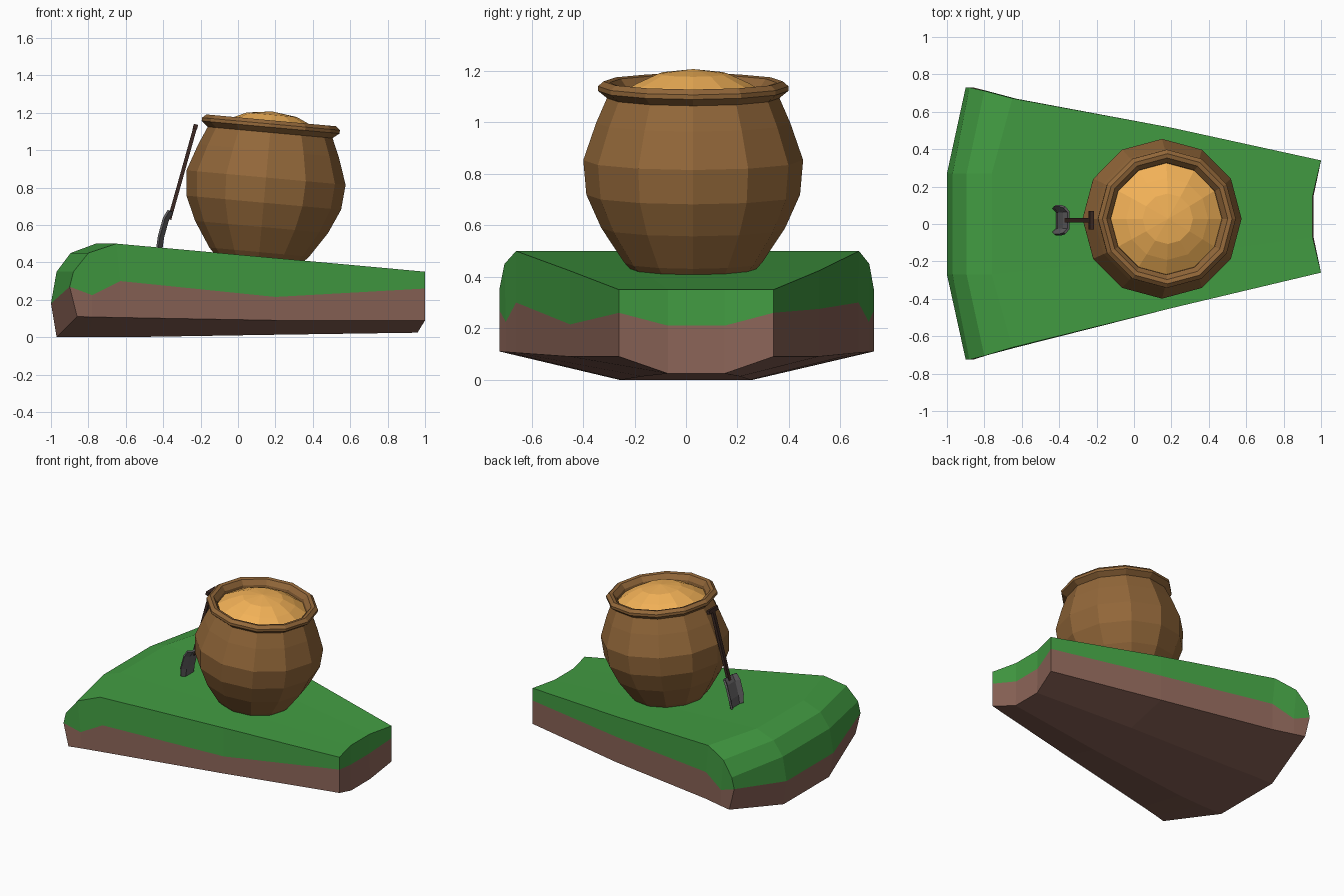
import bpy, bmesh, math
from mathutils import Matrix, Vector

if "Cube" in bpy.data.objects:
    bpy.data.objects.remove(bpy.data.objects["Cube"])


def material(name, rgb):
    """Material from 8-bit display colour."""
    m = bpy.data.materials.new(name)
    m.diffuse_color = [(c / 255) ** 2.2 for c in rgb] + [1]
    m.use_nodes = True
    m.node_tree.nodes["Principled BSDF"].inputs["Base Color"].default_value = m.diffuse_color
    return m


GRASS = material("grass", (68, 155, 68))
SOIL = material("soil", (138, 100, 88))
WOOD = material("wood", (145, 103, 60))
GRAIN = material("grain", (242, 176, 88))
DARK_WOOD = material("dark_wood", (62, 45, 40))
STEEL = material("steel", (98, 96, 98))


def finish(bm, name, *mats):
    bmesh.ops.recalc_face_normals(bm, faces=bm.faces)
    me = bpy.data.meshes.new(name)
    bm.to_mesh(me)
    bm.free()
    for m in mats:
        me.materials.append(m)
    ob = bpy.data.objects.new(name, me)
    bpy.context.collection.objects.link(ob)
    return ob


def lathe(name, profile, mat, matrix, sides=12):
    """Revolve (radius, height) points about z; radius 0 makes a pole."""
    bm = bmesh.new()
    rings = []
    for r, z in profile:
        n = sides if r else 1
        rings.append([bm.verts.new((r * math.cos(2 * math.pi * i / sides),
                                    r * math.sin(2 * math.pi * i / sides), z)) for i in range(n)])
    for a, b in zip(rings, rings[1:]):
        for i in range(sides):
            j = (i + 1) % sides
            quad = [a[i % len(a)], a[j % len(a)], b[j % len(b)], b[i % len(b)]]
            bm.faces.new(list(dict.fromkeys(quad)))
    bm.transform(matrix)
    return finish(bm, name, mat)


# Ground slab: each station is a row of four points across y
bm = bmesh.new()


def row(xo, xi, ys, zo, zi, zo2=None):
    z = (zo, zi, zi, zo if zo2 is None else zo2)
    return [bm.verts.new(p) for p in zip((xo, xi, xi, xo), ys, z)]


def edge_pair(x, y0, y1, z0, z1):
    return [bm.verts.new((x, y0, z0)), None, None, bm.verts.new((x, y1, z1))]


def face(mat, *vs):
    bm.faces.new(vs).material_index = mat


def strip(mat, a, b):
    for i in range(3):
        face(mat, a[i], a[i + 1], b[i + 1], b[i])


Y_LEFT = (-.725, -.27, .27, .73)
Y_MID = (-.45, -.17, .21, .515)
Y_END = (-.26, -.07, .15, .34)
top = [row(-.90, -1.0, Y_LEFT, .27, .18),
       row(-.88, -.97, Y_LEFT, .35, .35),
       row(-.80, -.895, (-.705, -.27, .27, .712), .45, .45),
       row(-.65, -.76, (-.66, -.27, .27, .672), .50, .50),
       row(.2, .2, Y_MID, .423, .423),
       row(1.0, .955, Y_END, .35, .35)]
seam = [top[0],
        edge_pair(-.78, -.70, .71, .225, .225),
        edge_pair(-.63, -.66, .67, .30, .30),
        edge_pair(.2, -.45, .515, .215, .275),
        row(1.0, .955, Y_END, .26, .21)]
base = [row(-.86, -.97, (-.725, -.26, .26, .73), .11, 0),
        row(-.78, -.80, (-.70, -.26, .26, .71), .108, 0),
        row(-.63, -.60, (-.66, -.25, .25, .67), .105, 0),
        row(.2, .2, Y_MID, .09, .013),
        row(1.0, .96, Y_END, .09, .024)]
for a, b in zip(top, top[1:]):
    strip(0, a, b)
for a, b in zip(base, base[1:]):
    strip(1, a, b)
strip(1, top[0], base[0])
strip(0, top[-1], seam[-1])
strip(1, seam[-1], base[-1])
for c in (0, 3):
    face(0, top[0][c], top[1][c], top[2][c], seam[1][c])
    for i in range(1, 4):
        face(0, top[i + 1][c], top[i + 2][c], seam[i + 1][c], seam[i][c])
    for i in range(4):
        face(1, seam[i][c], seam[i + 1][c], base[i + 1][c], base[i][c])
finish(bm, "ground_slab", GRASS, SOIL)

# Barrel, tilted to follow the slope, with flared rim and hollow mouth
tilt = Matrix.Translation((.112, .028, .435)) @ Matrix.Rotation(math.radians(5.2), 4, 'Y')
lathe("barrel", [(0, -.01), (.24, -.01), (.268, .02), (.357, .155), (.415, .285),
                 (.427, .42), (.377, .565), (.335, .662), (.37, .69), (.37, .708),
                 (.348, .727), (.325, .722), (.30, .69), (.295, .64), (0, .64)], WOOD, tilt)

# Heaped grain filling
lathe("grain_heap", [(.298, .67), (.22, .718), (.135, .757), (0, .775)], GRAIN, tilt)

# Shovel leaning on the barrel: local z runs along the handle
lean = Matrix.Translation((-.41, .02, .475)) @ Matrix.Rotation(math.atan2(.185, .66), 4, 'Y')


def box(name, centre, size, mat):
    bm = bmesh.new()
    bmesh.ops.create_cube(bm, size=1)
    bm.transform(lean @ Matrix.Translation(centre) @ Matrix.Diagonal(Vector((*size, 1))))
    return finish(bm, name, mat)


box("shovel_handle", (0, 0, .42), (.02, .026, .52), DARK_WOOD)
box("shovel_grip", (0, 0, .675), (.024, .10, .026), DARK_WOOD)

# Shovel blade: dished plate with turned-in sides
bm = bmesh.new()
rows = []
for s, bow, w in ((0, .0, .066), (.06, -.008, .078), (.16, -.008, .078), (.205, .004, .07)):
    rows.append([bm.verts.new((bow + d, y, s))
                 for y, d in ((-w, -.022), (-.045, 0), (.045, 0), (w, -.022))])
for a, b in zip(rows, rows[1:]):
    strip(0, a, b)
bm.transform(lean)
blade = finish(bm, "shovel_blade", STEEL)
solid = blade.modifiers.new("thickness", 'SOLIDIFY')
solid.thickness = .014
solid.offset = 0
